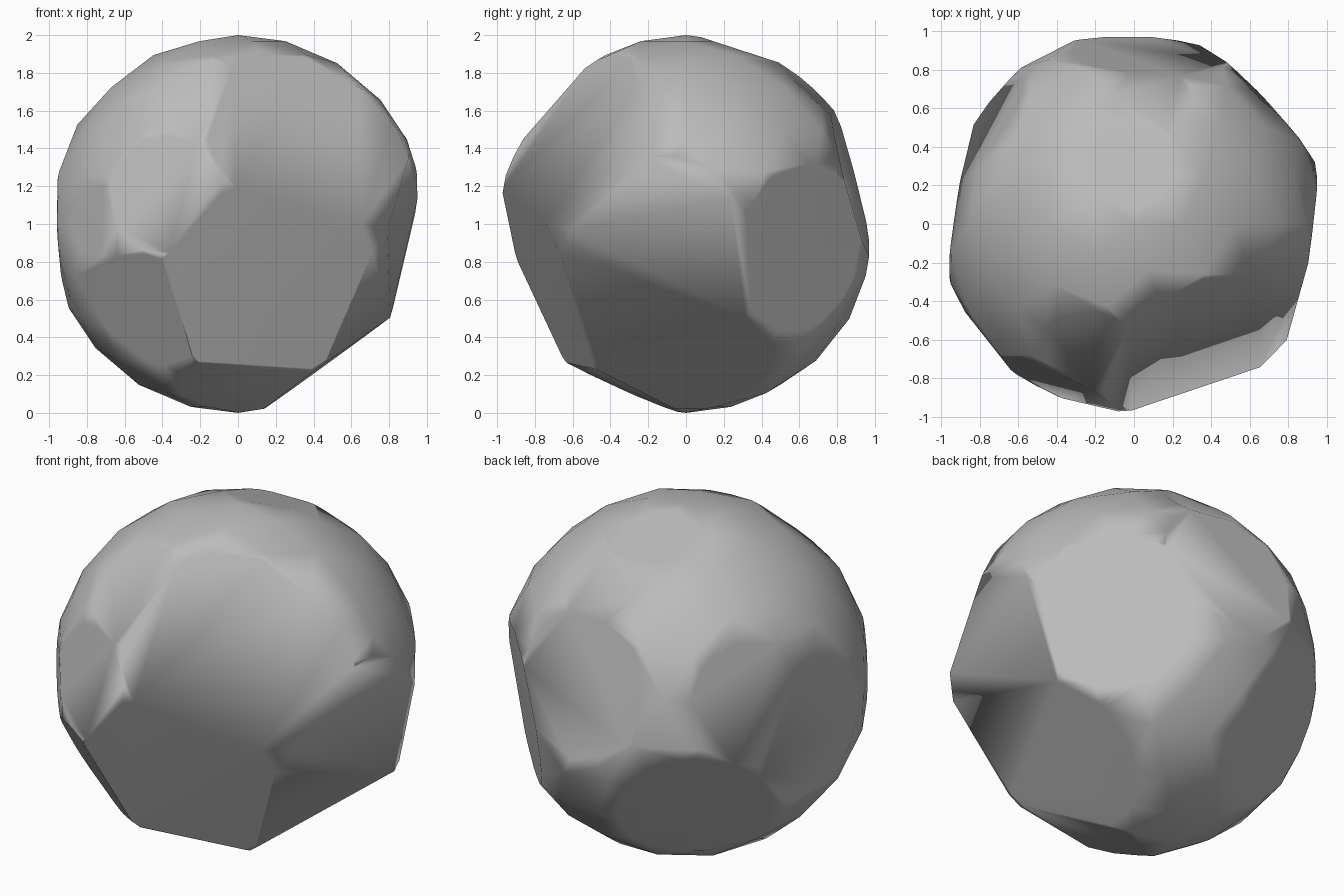
import bpy, bmesh
from math import radians
from mathutils import Vector

cube = bpy.data.objects.get("Cube")
if cube:
    bpy.data.objects.remove(cube, do_unlink=True)

# Flat chips knocked off the boulder: direction, then distance from its middle
chips = [
    ((0.39, -0.755, 0.527), 0.826),    # upper front
    ((0.2, -0.907, -0.367), 0.805),    # lower front
    ((-0.4, -0.9, 0.17), 0.935),       # front, -x side
    ((-0.2, -0.7, 0.68), 0.945),       # above the front
    ((-0.5, -0.72, -0.48), 0.93),      # low front corner
    ((0.1, -0.74, -0.67), 0.935),      # below the lower front
    ((-0.785, -0.62, 0), 0.97),        # front corner, -x side
    ((0.7, -0.58, 0.4), 0.895),        # front corner, +x side
    ((0.054, -0.417, -0.907), 0.92),   # front underside
    ((0.86, -0.25, -0.45), 0.845),     # large low side chip
    ((0.589, -0.012, -0.808), 0.871),  # underside
    ((0.97, -0.09, -0.233), 0.867),    # +x side, low
    ((0.99, -0.13, -0.05), 0.903),     # +x side, high
    ((0.72, 0.68, -0.14), 0.885),      # back corner
    ((0.075, 0.965, 0.247), 0.903),    # back
    ((0, 0.31, 0.95), 0.965),          # top, back
    ((0.1, 0.68, 0.73), 0.967),        # above the back
    ((-0.55, 0.68, -0.483), 0.895),    # low back corner
    ((-0.817, 0.535, 0.21), 0.928),    # high back corner
    ((-0.985, 0.157, -0.05), 0.907),   # -x side
    ((-1, 0, 0), 0.957), ((1, 0, 0), 0.95),
    ((0, -1, 0), 0.98), ((0, 1, 0), 0.97),
]

# Round blank, cut by every chip
bm = bmesh.new()
bmesh.ops.create_icosphere(bm, subdivisions=3, radius=1)
for direction, reach in chips:
    normal = Vector(direction).normalized()
    bmesh.ops.bisect_plane(bm, geom=bm.verts[:] + bm.edges[:] + bm.faces[:],
                           plane_co=normal * reach, plane_no=normal, clear_outer=True)

# Close the cuts and merge each chip into one flat face
bmesh.ops.delete(bm, geom=bm.edges[:], context='EDGES_FACES')
bmesh.ops.convex_hull(bm, input=bm.verts[:])
bmesh.ops.remove_doubles(bm, verts=bm.verts[:], dist=0.015)
bmesh.ops.dissolve_limit(bm, angle_limit=radians(1), verts=bm.verts[:], edges=bm.edges[:])
bmesh.ops.recalc_face_normals(bm, faces=bm.faces[:])
base = min(v.co.z for v in bm.verts)
bmesh.ops.translate(bm, vec=(0, 0, -base), verts=bm.verts[:])

mesh = bpy.data.meshes.new("boulder")
bm.to_mesh(mesh)
bm.free()
boulder = bpy.data.objects.new("boulder", mesh)
bpy.context.collection.objects.link(boulder)

# Plain grey stone
stone = bpy.data.materials.new("grey stone")
stone.use_nodes = True
colour = (0.5, 0.5, 0.5, 1)
stone.diffuse_color = colour
stone.node_tree.nodes["Principled BSDF"].inputs["Base Color"].default_value = colour
mesh.materials.append(stone)

# Soft stone, with the large chips kept flat
bpy.ops.object.select_all(action='DESELECT')
boulder.select_set(True)
bpy.context.view_layer.objects.active = boulder
bpy.ops.object.shade_smooth_by_angle(angle=radians(40))
flat_chips = boulder.modifiers.new("flat chips", 'WEIGHTED_NORMAL')
flat_chips.weight = 80
flat_chips.keep_sharp = True
